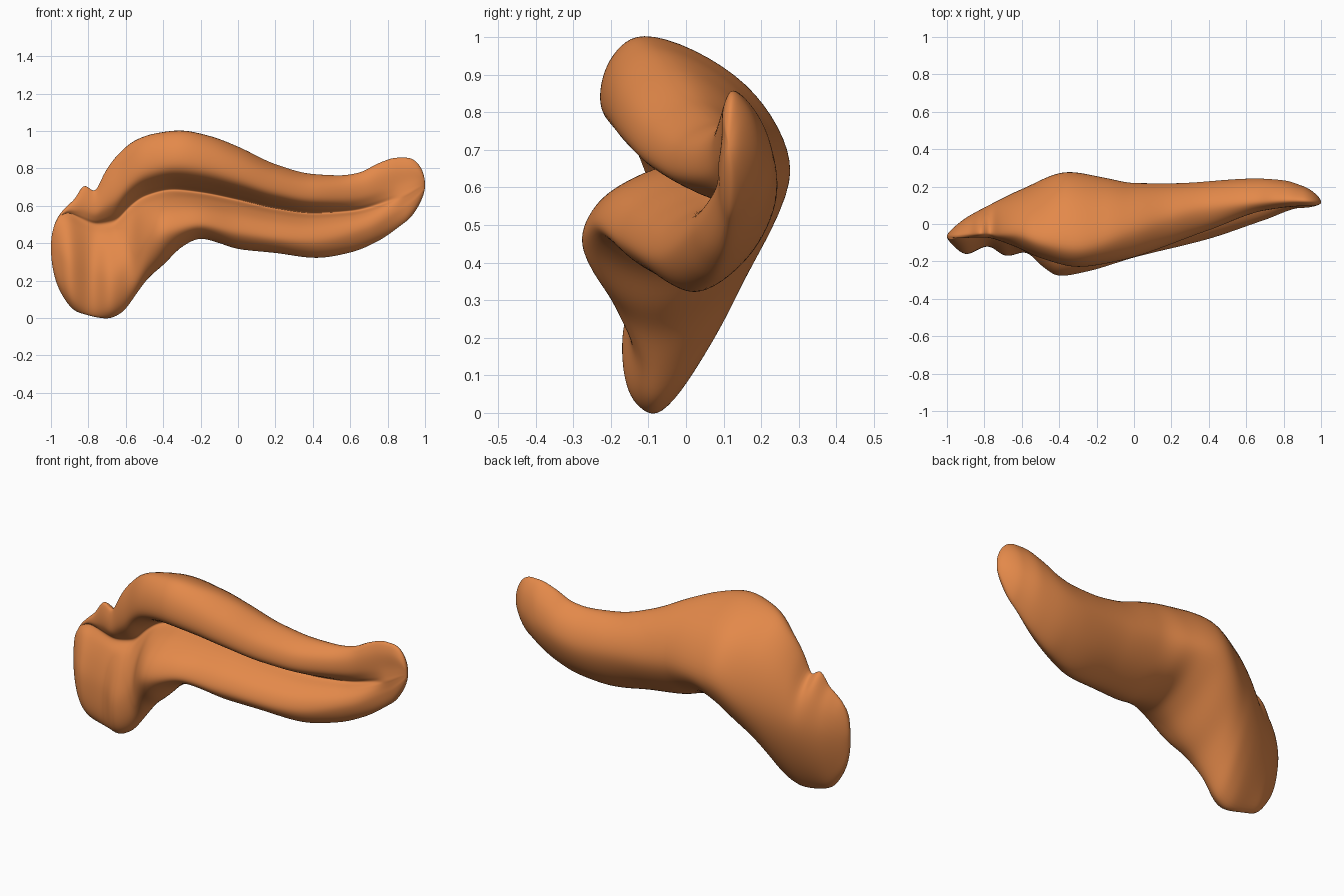
import bpy, bmesh, math
from mathutils import Vector

if "Cube" in bpy.data.objects:
    bpy.data.objects.remove(bpy.data.objects["Cube"])


def curve(points):
    """Smooth non-overshooting curve through (x, value) pairs."""
    xs, vs = zip(*points)
    n = len(xs)
    d = [(vs[i + 1] - vs[i]) / (xs[i + 1] - xs[i]) for i in range(n - 1)]
    m = [d[0]] + [0 if a * b <= 0 else 2 * a * b / (a + b) for a, b in zip(d, d[1:])] + [d[-1]]

    def f(x):
        i = max(k for k in range(n - 1) if k == 0 or xs[k] <= x)
        h = xs[i + 1] - xs[i]
        t = (x - xs[i]) / h
        return ((2*t**3 - 3*t*t + 1) * vs[i] + (t**3 - 2*t*t + t) * h * m[i]
                + (3*t*t - 2*t**3) * vs[i + 1] + (t**3 - t*t) * h * m[i + 1])
    return f


# Outline and relief curves along the length
z_top = curve([(-1, .6), (-.94, .6), (-.88, .63), (-.82, .715), (-.765, .675), (-.72, .77), (-.65, .87), (-.55, .955),
               (-.45, .99), (-.31, 1.007), (-.15, .977), (0, .92), (.2, .825), (.4, .772), (.55, .765),
               (.65, .78), (.75, .83), (.85, .86), (1, .86)])
z_bot = curve([(-1, .09), (-.94, .08), (-.85, .025), (-.7, -.006), (-.62, .025), (-.55, .115), (-.48, .21),
               (-.4, .28), (-.3, .38), (-.2, .425), (-.1, .4), (0, .368), (.2, .347), (.42, .32), (.6, .348),
               (.75, .41), (.9, .515), (1, .59)])
z_groove = curve([(-1, .6), (-.92, .57), (-.75, .5), (-.66, .515), (-.58, .595), (-.5, .65), (-.35, .685),
                  (-.2, .67), (0, .63), (.2, .585), (.4, .56), (.6, .57), (.85, .64), (1, .71)])
z_low = curve([(-1, .34), (-.8, .24), (-.68, .2), (-.6, .26), (-.53, .37), (-.45, .43), (-.35, .46), (-.2, .495),
               (0, .455), (.4, .41), (.7, .48), (.9, .59), (1, .65)])
z_back = curve([(-1, .38), (-.8, .42), (-.65, .48), (-.5, .56), (-.35, .64), (-.1, .64), (.2, .6), (.5, .58),
                (.75, .63), (1, .71)])
y_top = curve([(-1, -.06), (-.8, -.05), (-.65, -.05), (-.5, -.09), (-.3, -.12), (0, -.03), (.4, .09), (.85, .125), (1, .12)])
y_up = curve([(-1, -.08), (-.8, -.07), (-.65, -.11), (-.5, -.175), (-.3, -.222), (-.1, -.195), (.4, -.03),
              (.7, .075), (.9, .095), (1, .09)])
y_groove = curve([(-1, -.1), (-.9, -.06), (-.75, -.03), (-.65, -.01), (-.4, .02), (0, .05), (.4, .085), (.7, .112),
                  (.8, .102), (.88, .086), (1, .09)])
y_low = curve([(-1, -.12), (-.9, -.162), (-.78, -.118), (-.68, -.172), (-.58, -.15), (-.5, -.22), (-.4, -.28),
               (-.25, -.255), (0, -.18), (.4, -.08), (.7, .022), (.9, .088), (1, .09)])
y_bot = curve([(-1, -.07), (-.7, -.08), (-.5, -.07), (-.3, -.05), (0, -.02), (.4, .03), (.7, .09), (1, .13)])
y_back = curve([(-1, -.02), (-.9, .035), (-.8, .09), (-.6, .19), (-.35, .283), (-.15, .25), (0, .222), (.2, .22),
                (.65, .245), (.8, .235), (.9, .205), (1, .17)])
# 0 = full rounded left lobe, 1 = undercut lower lip
undercut = curve([(-1, 0), (-.68, 0), (-.45, 1), (1, 1)])


def mix(a, b, t):
    return a + (b - a) * t


def section(x, per_span=8):
    """Closed C-shaped cross-section open to the front."""
    zt, zb, zg, zl, zk = z_top(x), z_bot(x), z_groove(x), z_low(x), z_back(x)
    yt, yu, yg, yl, yo, yb = y_top(x), y_up(x), y_groove(x), y_low(x), y_bot(x), y_back(x)
    u = undercut(x)
    ctrl = [(yt, zt), (mix(yt, yu, .88), mix(zg, zt, .76)), (yu, mix(zg, zt, .34)),
            (mix(yg, yu, .42), mix(zg, zt, .11)), (yg, zg),
            (mix(yg, yl, mix(.35, .45, u)), mix(zg, zl, .2)),
            (mix(yg, yl, mix(.74, .86, u)), mix(zg, zl, .55)), (yl, zl),
            (mix(yl, yo, mix(.25, .35, u)), mix(zl, zb, mix(.78, .7, u))), (yo, zb),
            (mix(yo, yb, mix(.58, .66, u)), mix(zb, zk, mix(.36, .38, u))),
            (yb, zk), (mix(yb, yt, .3), mix(zk, zt, .64))]
    ctrl = [Vector(c) for c in ctrl]
    n, out = len(ctrl), []
    for i in range(n):
        p0, p1, p2, p3 = (ctrl[(i + k - 1) % n] for k in range(4))
        # centripetal spline keeps uneven spans from looping
        k0, k1, k2 = (max((b - a).length, 1e-4) ** .5 for a, b in ((p0, p1), (p1, p2), (p2, p3)))
        m1 = ((p1 - p0) / k0 - (p2 - p0) / (k0 + k1) + (p2 - p1) / k1) * k1
        m2 = ((p2 - p1) / k1 - (p3 - p1) / (k1 + k2) + (p3 - p2) / k2) * k1
        for j in range(per_span):
            t = j / per_span
            out.append(p1 * (2*t**3 - 3*t*t + 1) + m1 * (t**3 - 2*t*t + t)
                       + p2 * (3*t*t - 2*t**3) + m2 * (t**3 - t*t))
    return out


# Loft the sections, rounding both ends
bm = bmesh.new()
rings = []
N = 200
for i in range(N + 1):
    x = -math.cos(math.pi * i / N)
    s, c = 1, Vector((0, 0))
    if x < -.88:
        s, c = math.sqrt(max(0, 1 - ((x + .88) / .12) ** 2)), Vector((-.065, .38))
    elif x > .9:
        s, c = math.sqrt(max(0, 1 - ((x - .9) / .1) ** 2)), Vector((.115, .71))
    rings.append([bm.verts.new((x, *(c + (p - c) * s))) for p in section(x)])
for a, b in zip(rings, rings[1:]):
    for j in range(len(a)):
        k = (j + 1) % len(a)
        bm.faces.new((a[j], a[k], b[k], b[j]))
bmesh.ops.remove_doubles(bm, verts=bm.verts, dist=1e-5)
for _ in range(8):
    bmesh.ops.smooth_vert(bm, verts=bm.verts, factor=.5, use_axis_x=False, use_axis_y=True, use_axis_z=True)
bmesh.ops.recalc_face_normals(bm, faces=bm.faces)
for f in bm.faces:
    f.smooth = True
mesh = bpy.data.meshes.new("grooved_body")
bm.to_mesh(mesh)
bm.free()
body = bpy.data.objects.new("grooved_body", mesh)
bpy.context.collection.objects.link(body)
mat = bpy.data.materials.new("warm_orange")
mat.diffuse_color = (.77, .25, .068, 1)
mat.use_nodes = True
mat.node_tree.nodes["Principled BSDF"].inputs["Base Color"].default_value = mat.diffuse_color
mesh.materials.append(mat)
